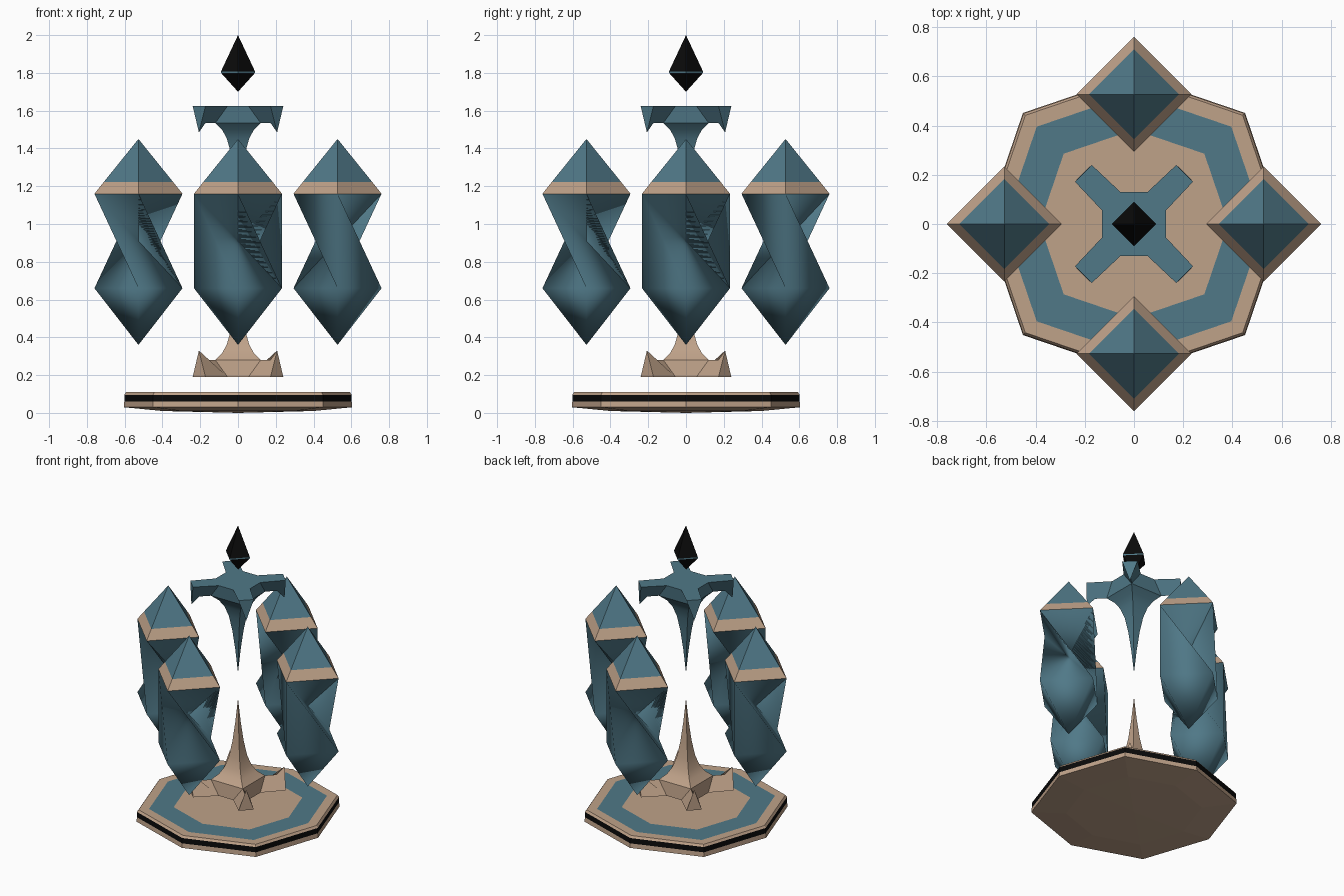
import bpy
from math import cos, sin, pi, radians

cube = bpy.data.objects.get("Cube")
if cube:
    bpy.data.objects.remove(cube, do_unlink=True)


def material(name, rgb):
    m = bpy.data.materials.new(name)
    m.use_nodes = True
    m.diffuse_color = (*rgb, 1)
    m.node_tree.nodes["Principled BSDF"].inputs["Base Color"].default_value = (*rgb, 1)
    return m


TEAL, TAN, BLACK = range(3)
MATS = [material("slate_teal", (0.08, 0.19, 0.245)),
        material("warm_tan", (0.52, 0.36, 0.25)),
        material("black", (0.003, 0.003, 0.003))]


def build(name, verts, faces, colours, smooth=None):
    """Make an object; colours is one index or one per face, smooth an angle."""
    mesh = bpy.data.meshes.new(name)
    mesh.from_pydata(verts, [], faces)
    for m in MATS:
        mesh.materials.append(m)
    for p in mesh.polygons:
        p.material_index = colours if isinstance(colours, int) else colours[p.index]
    mesh.update()
    obj = bpy.data.objects.new(name, mesh)
    bpy.context.collection.objects.link(obj)
    if smooth:
        bpy.ops.object.select_all(action='DESELECT')
        obj.select_set(True)
        bpy.context.view_layer.objects.active = obj
        bpy.ops.object.shade_smooth_by_angle(angle=radians(smooth))
    return obj


def lathe(name, sides, profile, centre=(0, 0), odd_scale=1.0):
    """Turn (radius, z, colour) rows, bottom to top; colour is of the band above."""
    verts, faces, cols = [], [], []
    for r, z, _ in profile:
        for i in range(sides):
            a, s = 2 * pi * i / sides, r * (odd_scale if i % 2 else 1)
            verts.append((centre[0] + s * cos(a), centre[1] + s * sin(a), z))
    for j, row in enumerate(profile[:-1]):
        for i in range(sides):
            k, low, high = (i + 1) % sides, j * sides, (j + 1) * sides
            if row[0] == 0:
                face = (low, high + k, high + i)
            elif profile[j + 1][0] == 0:
                face = (low + i, low + k, high)
            else:
                face = (low + i, low + k, high + k, high + i)
            faces.append(face)
            cols.append(row[2])
    return build(name, verts, faces, cols)


# Octagonal base with a black band and a teal ring on top
lathe("base", 8, [(0, 0, TAN), (0.4, 0.01, TAN), (0.605, 0.03, TAN),
                  (0.602, 0.06, BLACK), (0.602, 0.096, TAN), (0.592, 0.11, TAN),
                  (0.53, 0.11, TEAL), (0.383, 0.11, TAN), (0, 0.11, TAN)],
      odd_scale=1.055)

# Diamond finial
lathe("finial", 4, [(0, 1.70, BLACK), (0.09, 1.80, TEAL), (0.09, 1.808, BLACK),
                    (0, 2.0, BLACK)])


# Four twisted pillars, each with a pyramid cap
def pillar(name, angle):
    cx, cy = 0.527 * cos(angle), 0.527 * sin(angle)

    def ring(z):
        return [(cx + 0.233 * cos(angle + i * pi / 2),
                 cy + 0.233 * sin(angle + i * pi / 2), z) for i in range(4)]

    verts = ring(1.16) + ring(0.66) + [(cx, cy, 0.36)]
    faces = []
    for k in range(4):
        t0, t1 = k, (k + 1) % 4
        b0, b1, b2 = 4 + k, 4 + t1, 4 + (k + 2) % 4
        if k == 2:      # the one bulging side
            faces += [(t0, b1, t1), (b1, b2, t1)]
        else:           # the sides folded in to the axis
            faces += [(t0, b1, b2), (t0, b2, t1)]
        faces.append((8, b1, b0))
    build(name + "_body", verts, faces, TEAL, smooth=179)
    lathe(name + "_cap", 4, [(0.233, 1.16, TAN), (0.183, 1.223, TEAL), (0, 1.45, TEAL)],
          (cx, cy))


for n, name in enumerate(["left", "back", "right", "front"]):
    pillar(name + "_pillar", n * pi / 2)


# Four-armed spikes: ridges run from the arm ends along the diagonals to the tip
RIDGE = [(0.207, 0.14), (0.172, 0.09), (0.12, 0.09), (0.085, 0.125), (0.06, 0.17),
         (0.04, 0.24), (0.025, 0.34), (0.012, 0.47)]
TIP = 0.63


def spike(name, base_z, direction, colour):
    outline = [(0.13, -0.055), (0.13, 0.055), (0.24, 0.172), (0.172, 0.24)]
    local = []
    for q in range(4):
        c, s = round(cos(q * pi / 2)), round(sin(q * pi / 2))
        points = [(x, y, 0) for x, y in outline] + [(d, d, h) for d, h in RIDGE]
        local += [(c * x - s * y, s * x + c * y, h) for x, y, h in points]
    step = 4 + len(RIDGE)
    tip = len(local)
    verts = [(x, y, base_z + direction * h) for x, y, h in local + [(0, 0, TIP)]]
    faces = [[q * step + i for q in range(4) for i in range(4)][::-1]]
    for q in range(4):
        v0, v1, a0, a1, *r = range(q * step, (q + 1) * step)
        before = (q - 1) % 4 * step
        p = [before + 4 + i for i in range(len(RIDGE))]
        faces += [(a0, a1, r[0]),                                # arm end
                  (v1, a0, r[0], r[1], r[2]),                    # arm sides
                  (before + 3, v0, p[2], p[1], p[0]),
                  (v0, v1, r[2], p[2])]                          # web
        for i in range(2, len(RIDGE) - 1):
            faces.append((p[i], r[i], r[i + 1], p[i + 1]))
        faces.append((p[-1], r[-1], tip))
    if direction < 0:
        faces = [f[::-1] for f in faces]
    build(name, verts, faces, colour, smooth=35)


spike("lower_spike", 0.19, 1, TAN)
spike("upper_spike", 1.625, -1, TEAL)
